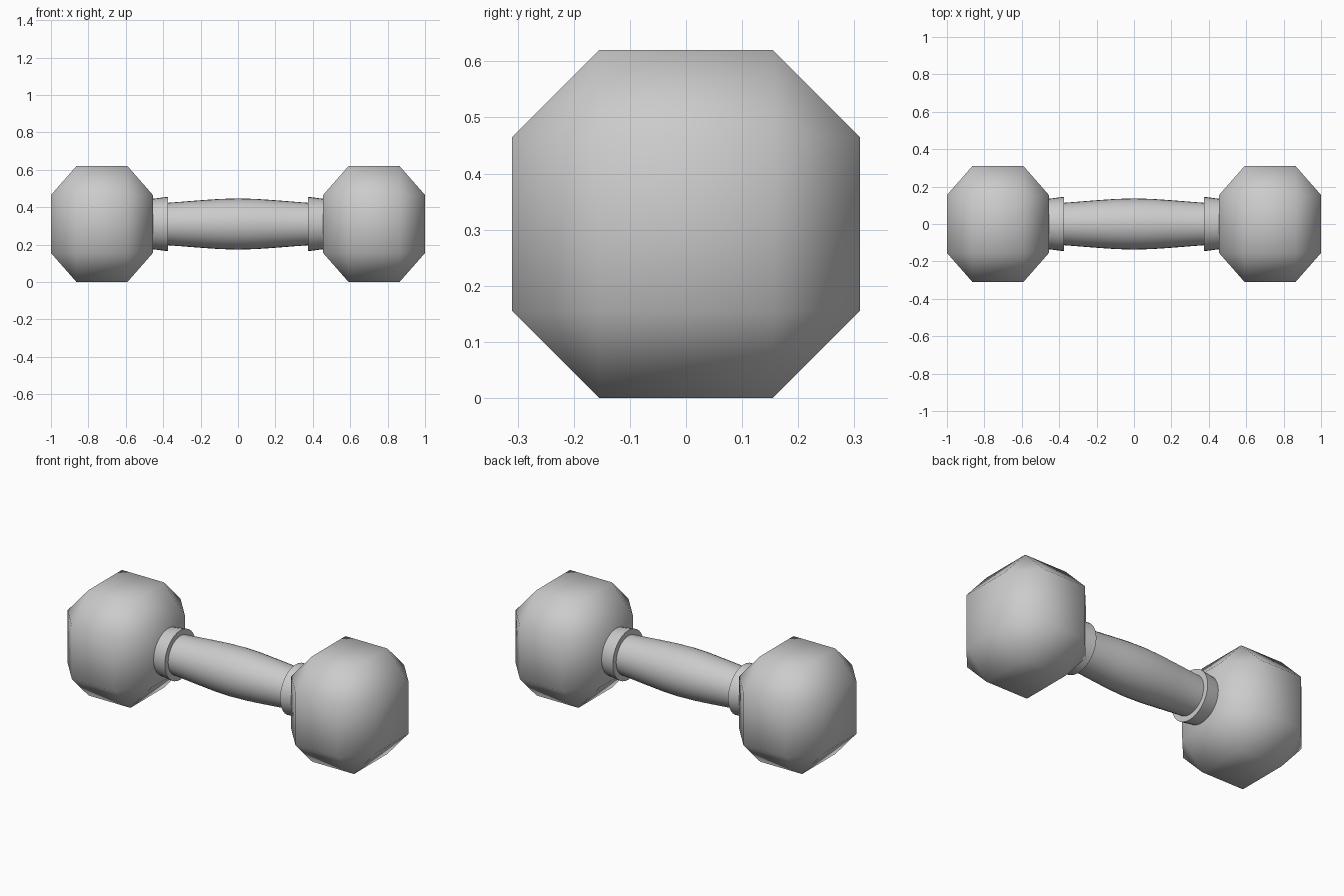
import bpy, bmesh, math
from mathutils import Vector

cube = bpy.data.objects.get("Cube")
if cube:
    bpy.data.objects.remove(cube, do_unlink=True)

AXIS_Z = 0.31

grey = bpy.data.materials.new("plain_grey")
grey.use_nodes = True
grey.diffuse_color = (0.6, 0.6, 0.6, 1)
grey.node_tree.nodes["Principled BSDF"].inputs["Base Color"].default_value = grey.diffuse_color


def finish(name, bm, smooth_angle):
    bmesh.ops.recalc_face_normals(bm, faces=bm.faces)
    mesh = bpy.data.meshes.new(name)
    bm.to_mesh(mesh)
    bm.free()
    mesh.materials.append(grey)
    obj = bpy.data.objects.new(name, mesh)
    bpy.context.collection.objects.link(obj)
    obj.location.z = AXIS_Z
    bpy.ops.object.select_all(action="DESELECT")
    obj.select_set(True)
    bpy.context.view_layer.objects.active = obj
    bpy.ops.object.shade_smooth_by_angle(angle=math.radians(smooth_angle))
    return obj


def weight(name, side):
    """Box with every edge and corner cut halfway, shaded smooth."""
    half = Vector((0.2725, 0.31, 0.31))
    bm = bmesh.new()
    signs = (-1, 1)
    for axis in range(3):
        for sx in signs:
            for sy in signs:
                for sz in signs:
                    p = Vector((sx * half.x, sy * half.y, sz * half.z)) / 2
                    p[axis] *= 2
                    p.x += side * 0.7275
                    bm.verts.new(p)
    hull = bmesh.ops.convex_hull(bm, input=bm.verts)
    bmesh.ops.dissolve_limit(bm, angle_limit=0.02, verts=bm.verts, edges=bm.edges)
    return finish(name, bm, 80)


def lathe(name, profile, smooth_angle, sides=32):
    """Spin (x, radius) points around the bar's axis."""
    bm = bmesh.new()
    rings = []
    for x, r in profile:
        rings.append([bm.verts.new((x, r * math.cos(a), r * math.sin(a)))
                      for a in (math.tau * i / sides for i in range(sides))])
    for a, b in zip(rings, rings[1:]):
        for i in range(sides):
            j = (i + 1) % sides
            bm.faces.new((a[i], a[j], b[j], b[i]))
    bm.faces.new(rings[0])
    bm.faces.new(rings[-1])
    return finish(name, bm, smooth_angle)


# Grip, swelling towards the middle
half_grip = [(0, 0.137), (0.1, 0.134), (0.2, 0.127), (0.38, 0.113), (0.47, 0.113)]
grip = [(-x, r) for x, r in reversed(half_grip[1:])] + half_grip
lathe("grip", grip, 40)

# Weights and flared collars at both ends
for label, side in (("right", -1), ("left", 1)):
    weight(label + "_weight", side)
    collar = [(side * x, r) for x, r in ((0.375, 0.112), (0.375, 0.145), (0.385, 0.144), (0.47, 0.133))]
    lathe(label + "_collar", collar, 40)
